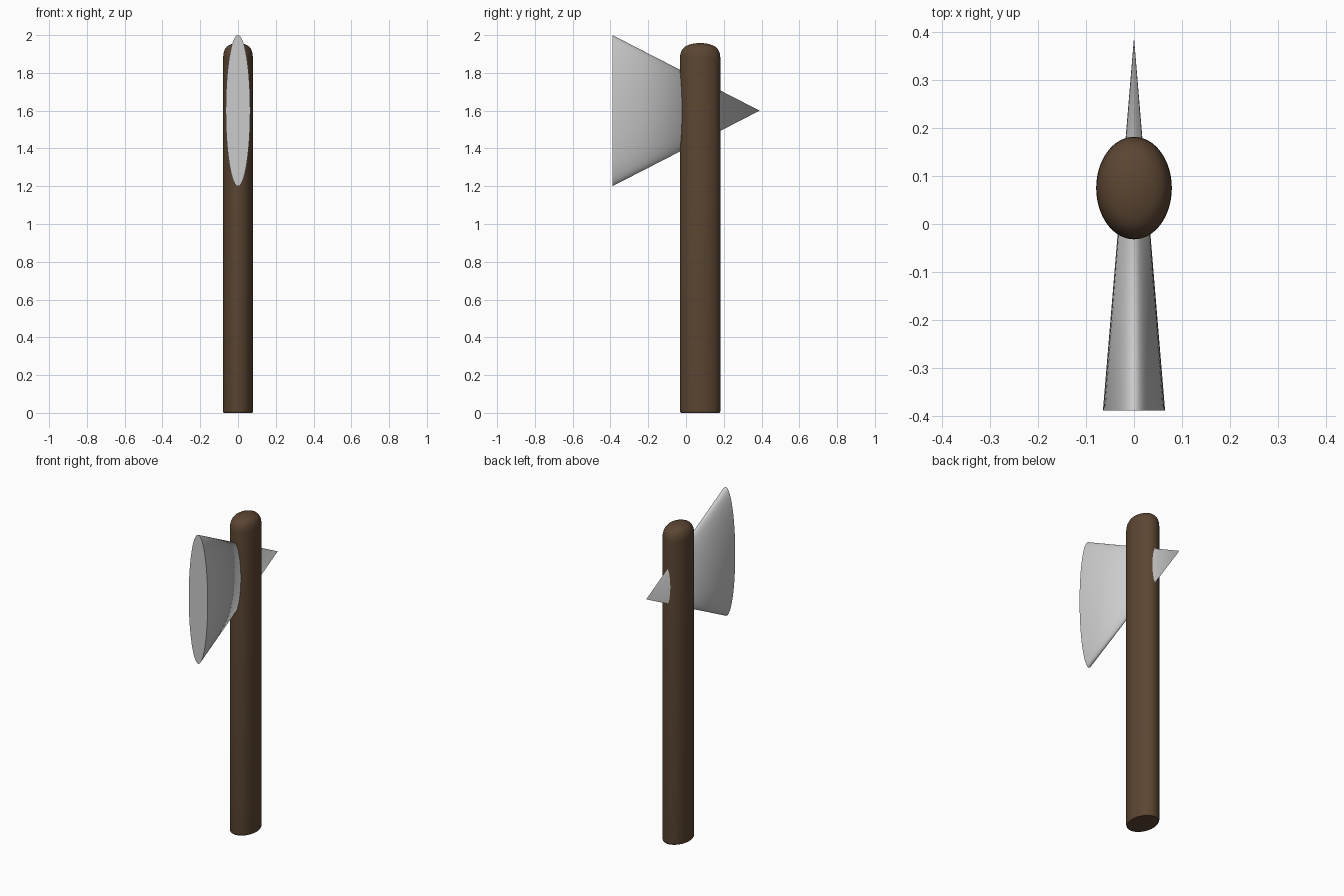
import bpy, bmesh, math

if "Cube" in bpy.data.objects:
    bpy.data.objects.remove(bpy.data.objects["Cube"])

def shade(ob, angle=40):
    bpy.ops.object.select_all(action='DESELECT')
    ob.select_set(True)
    bpy.context.view_layer.objects.active = ob
    bpy.ops.object.shade_smooth_by_angle(angle=math.radians(angle))

# axe head: one flattened cone, wide blade in front, spike tip behind the handle
bpy.ops.mesh.primitive_cone_add(vertices=64, radius1=1, radius2=0, depth=0.78)
head = bpy.context.object
head.name = "axe_head"
head.scale = (0.065, 0.4, 1)
head.rotation_euler = (math.radians(-90), 0, 0)
head.location = (0, 0, 1.6)
bpy.ops.object.transform_apply(location=True, rotation=True, scale=True)
shade(head)

# handle: oval shaft with a slightly rounded foot and a domed top
RX, RY, CY, N = 0.079, 0.107, 0.075, 64
profile = [(0.95, 0), (0.99, 0.005), (1, 0.013), (1, 1.875), (0.985, 1.895),
           (0.94, 1.913), (0.86, 1.928), (0.74, 1.94), (0.58, 1.948),
           (0.38, 1.954), (0.18, 1.957)]
bm = bmesh.new()
rings = [[bm.verts.new((RX * r * math.cos(2 * math.pi * i / N),
                        CY + RY * r * math.sin(2 * math.pi * i / N), z))
          for i in range(N)] for r, z in profile]
for a, b in zip(rings, rings[1:]):
    for i in range(N):
        j = (i + 1) % N
        bm.faces.new((a[i], a[j], b[j], b[i]))
bm.faces.new(rings[0][::-1])
bm.faces.new(rings[-1])
mesh = bpy.data.meshes.new("handle")
bm.to_mesh(mesh)
bm.free()
handle = bpy.data.objects.new("handle", mesh)
bpy.context.collection.objects.link(handle)
wood = bpy.data.materials.new("dark_wood")
wood.diffuse_color = (0.105, 0.06, 0.032, 1)
wood.use_nodes = True
wood.node_tree.nodes["Principled BSDF"].inputs["Base Color"].default_value = wood.diffuse_color
mesh.materials.append(wood)
shade(handle)
